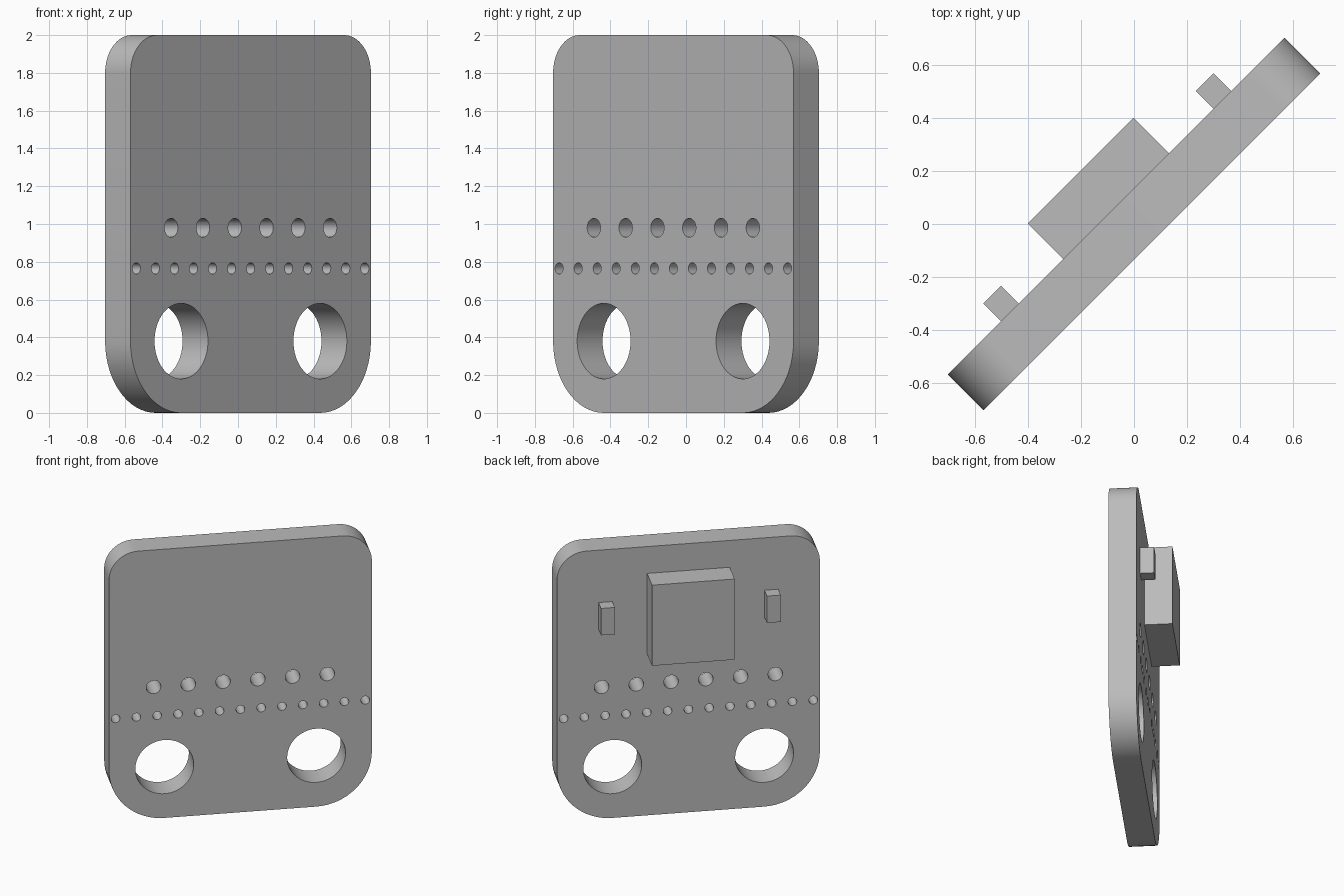
import bpy
import bmesh
from math import pi, sin, cos, radians
from mathutils import Matrix

cube = bpy.data.objects.get("Cube")
if cube:
    bpy.data.objects.remove(cube, do_unlink=True)

TURN = radians(45)
HALF_W, HALF_T, HEIGHT = 0.9, 0.095, 2.0

grey = bpy.data.materials.new("plain grey")
grey.use_nodes = True
colour = (0.5, 0.5, 0.5, 1)
grey.diffuse_color = colour
grey.node_tree.nodes["Principled BSDF"].inputs["Base Color"].default_value = colour


def arc(cx, cz, r, start, sweep, steps):
    return [(cx + r * cos(start + sweep * i / steps),
             cz + r * sin(start + sweep * i / steps)) for i in range(steps + 1)]


def add_loop(curve, points):
    spline = curve.splines.new("POLY")
    spline.points.add(len(points) - 1)
    for p, (x, z) in zip(spline.points, points):
        p.co = (x, z, 0, 1)
    spline.use_cyclic_u = True


def hole_row(curve, count, reach, z, r, steps):
    for i in range(count):
        x = -reach + 2 * reach * i / (count - 1)
        add_loop(curve, arc(x, z, r, 0, 2 * pi, steps)[:-1])


# Board: rounded outline with three rows of through holes
curve = bpy.data.curves.new("board", "CURVE")
curve.dimensions = "2D"
curve.fill_mode = "BOTH"
curve.extrude = HALF_T
top_r, low_r = 0.2, 0.38
outline = []
for side, z, r, start in ((1, HEIGHT - top_r, top_r, 0),
                          (-1, HEIGHT - top_r, top_r, pi / 2),
                          (-1, low_r, low_r, pi),
                          (1, low_r, low_r, 1.5 * pi)):
    outline += arc(side * (HALF_W - r), z, r, start, pi / 2, 16)
add_loop(curve, outline)
hole_row(curve, 2, 0.52, 0.38, 0.2, 64)
hole_row(curve, 13, 0.855, 0.765, 0.03, 24)
hole_row(curve, 6, 0.595, 0.98, 0.05, 32)

board = bpy.data.objects.new("board", curve)
bpy.context.collection.objects.link(board)
board.rotation_euler = (pi / 2, 0, TURN)
bpy.ops.object.select_all(action="DESELECT")
board.select_set(True)
bpy.context.view_layer.objects.active = board
bpy.ops.object.convert(target="MESH")
board = bpy.context.object
bm = bmesh.new()
bm.from_mesh(board.data)
bmesh.ops.remove_doubles(bm, verts=bm.verts, dist=0.0001)
bmesh.ops.recalc_face_normals(bm, faces=bm.faces)
bm.to_mesh(board.data)
bm.free()
board.data.materials.clear()
board.data.materials.append(grey)
bpy.ops.object.shade_smooth_by_angle(angle=radians(30))


def block(name, x, z, width, depth, height):
    """Box standing on the back face of the board."""
    mesh = bpy.data.meshes.new(name)
    bm = bmesh.new()
    place = (Matrix.Rotation(TURN, 4, "Z")
             @ Matrix.Translation((x, HALF_T + depth / 2, z))
             @ Matrix.Diagonal((width, depth, height, 1)))
    bmesh.ops.create_cube(bm, size=1, matrix=place)
    bm.to_mesh(mesh)
    bm.free()
    mesh.materials.append(grey)
    bpy.context.collection.objects.link(bpy.data.objects.new(name, mesh))


# Components on the back
block("main_chip", 0, 1.5, 0.566, 0.19, 0.6)
for name, side in (("left_component", 1), ("right_component", -1)):
    block(name, side * 0.568, 1.51, 0.095, 0.095, 0.2)
